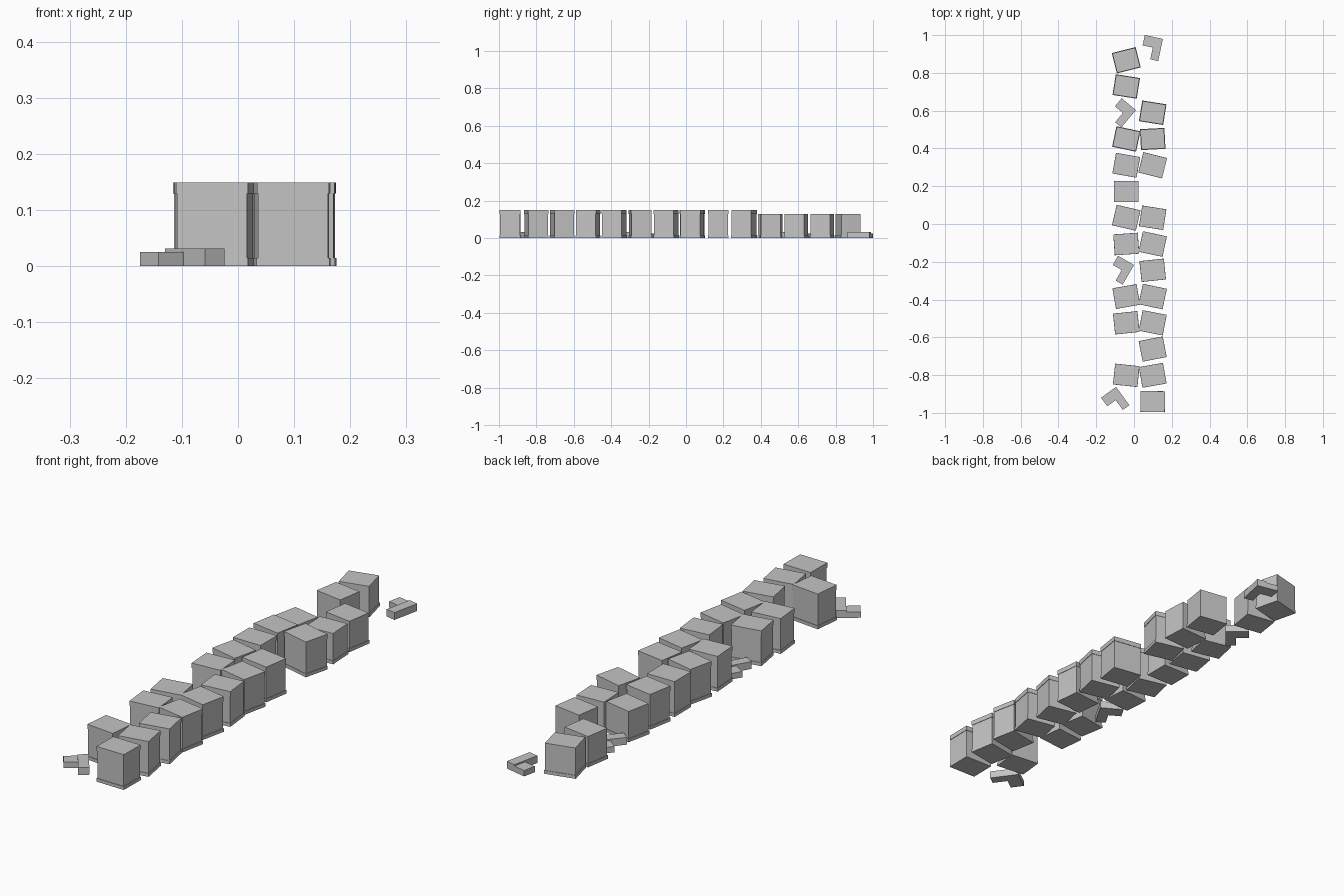
import bpy, bmesh
from math import radians
from mathutils import Matrix, Vector

if "Cube" in bpy.data.objects:
    bpy.data.objects.remove(bpy.data.objects["Cube"])

stone = bpy.data.materials.new("grey stone")
stone.diffuse_color = (0.55, 0.55, 0.55, 1)
stone.use_nodes = True
stone.node_tree.nodes["Principled BSDF"].inputs["Base Color"].default_value = stone.diffuse_color


def add_box(bm, x0, x1, y0, y1, z0, z1):
    m = Matrix.Translation(((x0 + x1) / 2, (y0 + y1) / 2, (z0 + z1) / 2))
    m = m @ Matrix.Diagonal((x1 - x0, y1 - y0, z1 - z0, 1))
    bmesh.ops.create_cube(bm, size=1, matrix=m)


def make(name, boxes, x, y, angle):
    bm = bmesh.new()
    for b in boxes:
        add_box(bm, *b)
    me = bpy.data.meshes.new(name)
    bm.to_mesh(me)
    bm.free()
    me.materials.append(stone)
    ob = bpy.data.objects.new(name, me)
    bpy.context.collection.objects.link(ob)
    ob.location = (x, y, 0)
    ob.rotation_euler.z = radians(angle)


def slab(w, d, z0, z1):
    return (-w / 2, w / 2, -d / 2, d / 2, z0, z1)


W, D, INSET = 0.130, 0.111, 0.005
BASE = slab(W, D, 0, 0.014)
BODY = slab(W - INSET, D - INSET, 0.014, 0.129)
CAP = slab(W - 0.001, D - 0.001, 0.129, 0.149)

# Row number -> turn in degrees, one table per column
left = {1: -6, 3: 6, 4: 10, 6: 4, 7: -13, 8: 0, 9: -10, 10: -12, 12: -9, 13: 14}
right = {0: -1, 1: 10, 2: 11, 3: -11, 4: -12, 5: 6, 6: -12, 7: -9, 9: -14, 10: 3, 11: -9}

# Blocks: plinth and body, with a cap on all but the back rows
for side, x, rows in (("left", -0.041, left), ("right", 0.099, right)):
    for row, turn in rows.items():
        parts = [BASE, BODY] + ([CAP] if row < 10 else [])
        make(f"{side}_block_{row}", parts, x, -0.94 + 0.139 * row, turn)

# Fallen pieces: two low bars forming a corner, placed by their outer corner
SHORT_BAR = (-0.098, -0.043, -0.056, 0, 0, 0.025)
LONG_BAR = (-0.043, 0, -0.12, 0, 0, 0.031)
for i, (x, y, turn) in enumerate([(0.153, 0.98, -12), (0.010, 0.603, -40),
                                  (0.0, -0.217, -30), (-0.095, -0.862, 36)]):
    make(f"corner_rubble_{i}", [SHORT_BAR, LONG_BAR], x, y, turn)
